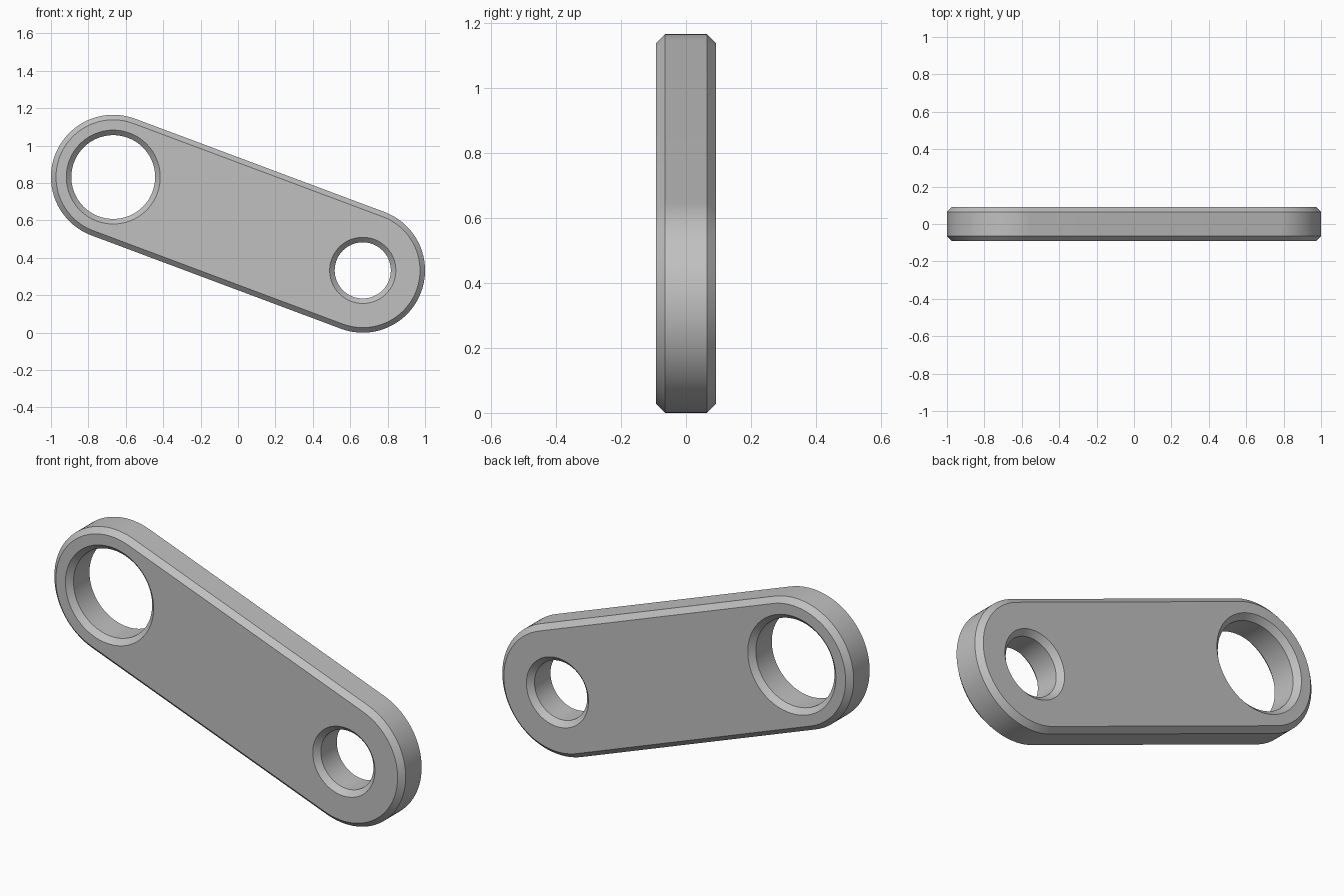
import bpy, bmesh, math
from mathutils import Vector

cube = bpy.data.objects.get("Cube")
if cube:
    bpy.data.objects.remove(cube, do_unlink=True)

HALF = 0.092          # half thickness
CHAMFER = 0.027
RADIUS = 0.333        # rounded ends
BIG = Vector((-0.667, 0.832))
SMALL = Vector((0.667, 0.333))
ARC = 48              # segments in each half circle


def arc(center, radius, start, sweep, count):
    return [center + radius * Vector((math.cos(start + sweep * i / count),
                                      math.sin(start + sweep * i / count)))
            for i in range(count + 1)]


def stadium(radius):
    axis = SMALL - BIG
    side = math.atan2(axis.y, axis.x) + math.pi / 2
    return (arc(BIG, radius, side, math.pi, ARC)
            + arc(SMALL, radius, side + math.pi, math.pi, ARC))


def circle(center, radius):
    return arc(center, radius, 0, math.tau, 2 * ARC)[:-1]


def chamfered_wall(bm, outline, radius, grow):
    """Skin a wall through the thickness; return its two cap edge loops."""
    rings = []
    for y, r in ((-HALF, radius + grow), (CHAMFER - HALF, radius),
                 (HALF - CHAMFER, radius), (HALF, radius + grow)):
        rings.append([bm.verts.new((p.x, y, p.y)) for p in outline(r)])
    n = len(rings[0])
    for a, b in zip(rings, rings[1:]):
        for i in range(n):
            j = (i + 1) % n
            bm.faces.new((a[i], a[j], b[j], b[i]))
    return [[bm.edges.get((ring[i], ring[(i + 1) % n])) for i in range(n)]
            for ring in (rings[0], rings[-1])]


# Outer rim and the two chamfered holes
bm = bmesh.new()
walls = [chamfered_wall(bm, stadium, RADIUS, -CHAMFER),
         chamfered_wall(bm, lambda r: circle(BIG, r), 0.224, CHAMFER),
         chamfered_wall(bm, lambda r: circle(SMALL, r), 0.15, CHAMFER)]

# Flat front and back faces around the holes
for cap, normal in ((0, (0, -1, 0)), (1, (0, 1, 0))):
    edges = [e for wall in walls for e in wall[cap]]
    bmesh.ops.triangle_fill(bm, use_beauty=True, use_dissolve=False,
                            edges=edges, normal=normal)
bmesh.ops.recalc_face_normals(bm, faces=bm.faces)

mesh = bpy.data.meshes.new("link_plate")
bm.to_mesh(mesh)
bm.free()
plate = bpy.data.objects.new("link_plate", mesh)
bpy.context.collection.objects.link(plate)

# Plain grey metal
grey = bpy.data.materials.new("light_grey")
grey.use_nodes = True
color = (0.53, 0.53, 0.53, 1)
grey.diffuse_color = color
grey.node_tree.nodes["Principled BSDF"].inputs["Base Color"].default_value = color
mesh.materials.append(grey)

bpy.ops.object.select_all(action='DESELECT')
plate.select_set(True)
bpy.context.view_layer.objects.active = plate
bpy.ops.object.shade_smooth_by_angle(angle=math.radians(30))
